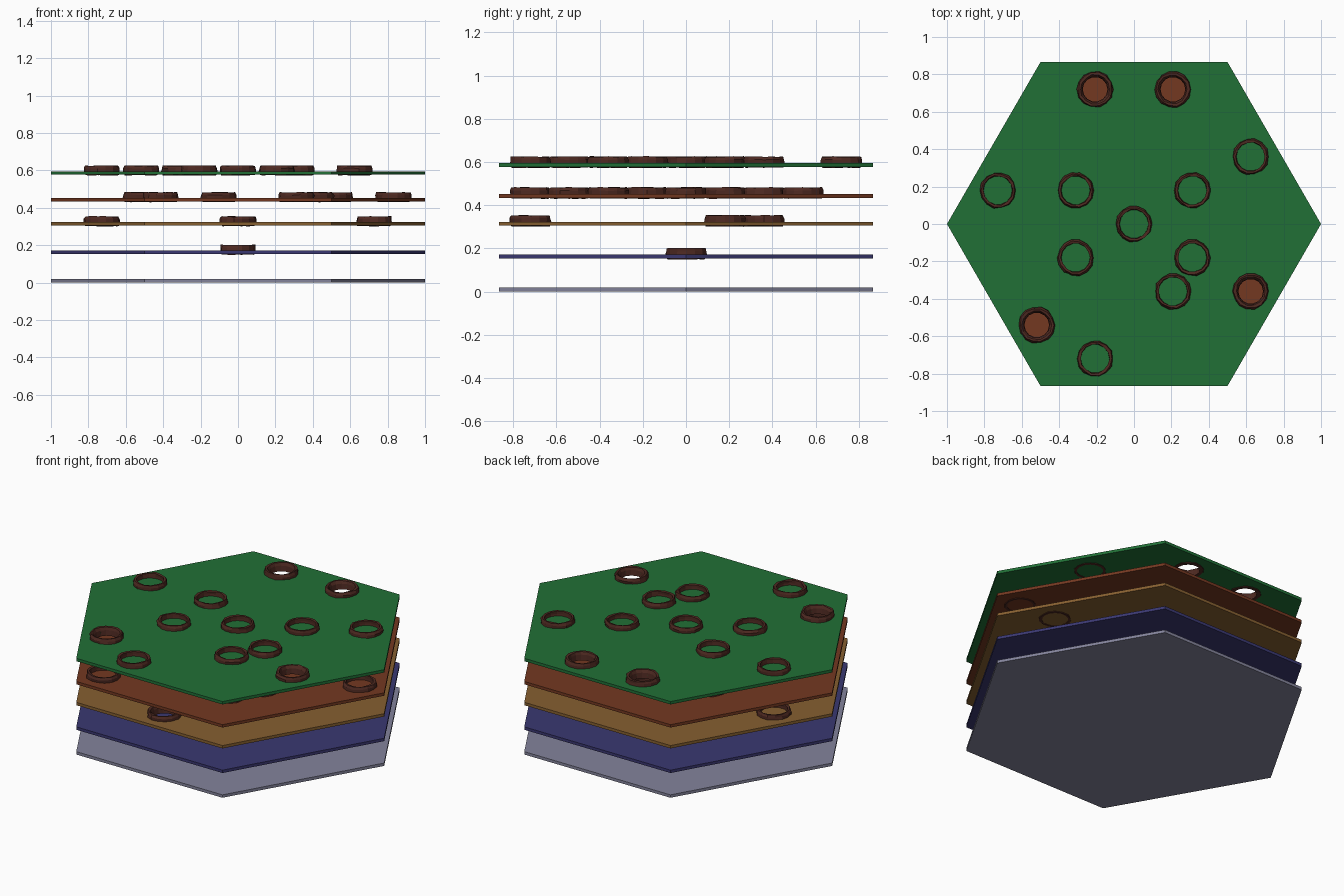
import bpy, bmesh, math, random
from mathutils import Vector

if "Cube" in bpy.data.objects:
    bpy.data.objects.remove(bpy.data.objects["Cube"])

random.seed(4)
DX, DY = 0.104, 0.18      # triangular lattice the rings sit on
THICK = 0.018
SEG = 14


def material(name, col):
    m = bpy.data.materials.new(name)
    m.diffuse_color = (*col, 1)
    m.use_nodes = True
    m.node_tree.nodes["Principled BSDF"].inputs["Base Color"].default_value = m.diffuse_color
    return m


def finish(bm, name, mat):
    bmesh.ops.recalc_face_normals(bm, faces=bm.faces)
    me = bpy.data.meshes.new(name)
    bm.to_mesh(me)
    bm.free()
    me.materials.append(mat)
    ob = bpy.data.objects.new(name, me)
    bpy.context.collection.objects.link(ob)
    return ob


def circle_points(cx, cy, r, n):
    return [(cx + r * math.cos(math.tau * i / n), cy + r * math.sin(math.tau * i / n)) for i in range(n)]


# hexagonal plate with optional round holes
def plate(name, z, holes, mat):
    bm = bmesh.new()
    loops = [circle_points(0, 0, 1, 6)]
    loops += [circle_points(a * DX, b * DY, 0.069, 20) for a, b in holes]
    for pts in loops:
        vs = [bm.verts.new((x, y, z)) for x, y in pts]
        for i, v in enumerate(vs):
            bm.edges.new((v, vs[(i + 1) % len(vs)]))
    bmesh.ops.triangle_fill(bm, edges=bm.edges[:], use_beauty=True, use_dissolve=False, normal=(0, 0, 1))
    res = bmesh.ops.extrude_face_region(bm, geom=bm.faces[:], use_keep_orig=True)
    bmesh.ops.translate(bm, verts=[g for g in res["geom"] if isinstance(g, bmesh.types.BMVert)],
                        vec=Vector((0, 0, THICK)))
    finish(bm, name, mat)


# rough, slightly irregular ring lathed around a lattice point
def ring(name, a, b, z, open_hole, mat):
    inner = 0.066 if open_hole else 0.074
    profile = [(inner, -0.003), (0.088, -0.003), (0.097, 0.012), (0.096, 0.034),
               (0.090, 0.048), (0.078, 0.046), (inner + 0.004, 0.03)]
    bm = bmesh.new()
    cols = []
    for i in range(SEG):
        t = math.tau * i / SEG
        col = []
        for k, (r, h) in enumerate(profile):
            if 0 < k < 6:
                r += random.uniform(-0.004, 0.004)
                h += random.uniform(-0.002, 0.002)
            col.append(bm.verts.new((a * DX + r * math.cos(t), b * DY + r * math.sin(t), z + h)))
        cols.append(col)
    n = len(profile)
    for i in range(SEG):
        c, d = cols[i], cols[(i + 1) % SEG]
        for k in range(n):
            bm.faces.new((c[k], d[k], d[(k + 1) % n], c[(k + 1) % n]))
    finish(bm, name, mat)


rim = material("dark rim brown", (0.075, 0.022, 0.015))

# name, bottom height, colour, closed rings, rings around open holes
layers = [
    ("grey_plate", 0.0, (0.23, 0.23, 0.33), [], []),
    ("blue_plate", 0.153, (0.042, 0.039, 0.165), [(0, 0)], []),
    ("tan_plate", 0.305, (0.24, 0.115, 0.03), [(-7, 1), (7, 1), (0, 2)], [(0, -4)]),
    ("brown_plate", 0.434, (0.175, 0.04, 0.015),
     [(-4, -4), (3, -3), (4, -2), (-5, -1), (8, 0), (5, 1), (-4, 2), (-1, 3)], []),
    ("green_plate", 0.577, (0.015, 0.16, 0.037),
     [(0, 0), (-3, 1), (-7, 1), (3, 1), (6, 2), (3, -1), (-3, -1), (2, -2), (-2, -4)],
     [(-2, 4), (2, 4), (6, -2), (-5, -3)]),
]
for name, z, col, closed, opened in layers:
    plate(name, z, opened, material(name.replace("_plate", " layer"), col))
    for a, b in closed:
        ring(name.replace("plate", "ring"), a, b, z, False, rim)
    for a, b in opened:
        ring(name.replace("plate", "hole_ring"), a, b, z, True, rim)
